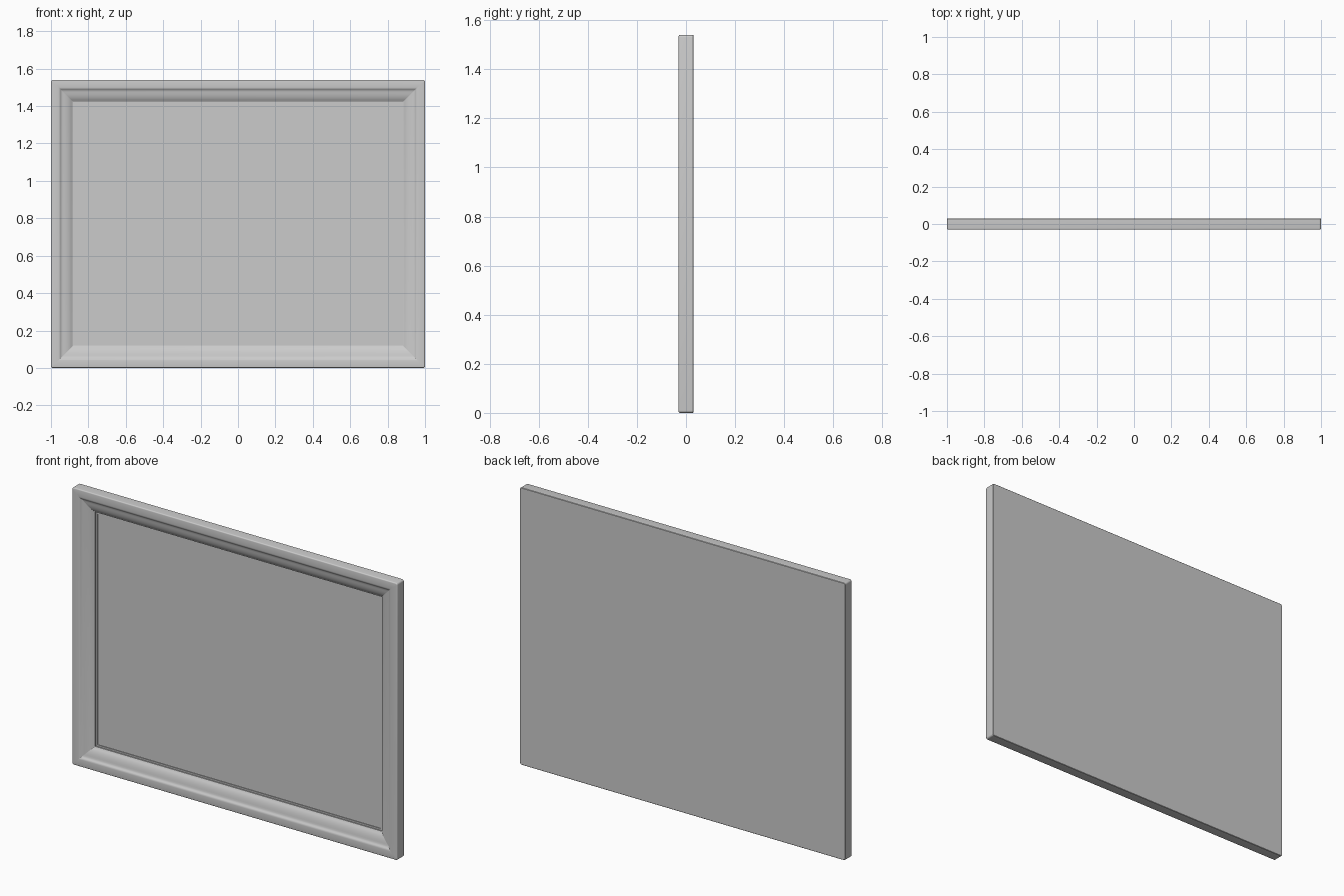
import bpy, bmesh
from math import sin, cos, pi, radians

if "Cube" in bpy.data.objects:
    bpy.data.objects.remove(bpy.data.objects["Cube"])

W, H, T = 1.0, 1.54, 0.03      # half width, height, half thickness


def ring(bm, inset, y, seg=4):
    """Rounded rectangle loop, inset from the outer outline."""
    r = max(0.010 - inset * 0.5, 0.001)
    hw, hh = W - inset - r, H / 2 - inset - r
    verts = []
    for k, (sx, sz) in enumerate([(1, 1), (-1, 1), (-1, -1), (1, -1)]):
        for i in range(seg + 1):
            a = pi / 2 * (k + i / seg)
            verts.append(bm.verts.new((sx * hw + r * cos(a), y,
                                       H / 2 + sz * hh + r * sin(a))))
    return verts


def sweep(name, profile, closed, cap):
    """Skin successive (inset, y) loops into a mesh."""
    bm = bmesh.new()
    loops = [ring(bm, i, y) for i, y in profile]
    pairs = list(zip(loops, loops[1:]))
    if closed:
        pairs.append((loops[-1], loops[0]))
    for a, b in pairs:
        n = len(a)
        for i in range(n):
            j = (i + 1) % n
            bm.faces.new((a[i], a[j], b[j], b[i]))
    if cap:
        bm.faces.new(loops[0])
        bm.faces.new(loops[-1])
    bmesh.ops.recalc_face_normals(bm, faces=bm.faces)
    me = bpy.data.meshes.new(name)
    bm.to_mesh(me)
    bm.free()
    ob = bpy.data.objects.new(name, me)
    bpy.context.collection.objects.link(ob)
    bpy.ops.object.select_all(action='DESELECT')
    ob.select_set(True)
    bpy.context.view_layer.objects.active = ob
    bpy.ops.object.shade_smooth_by_angle(angle=radians(30))
    return ob


# Moulded frame: rounded outer edge, flat band, small cove, sloping ogee, inner lip
r = 0.006
outer = [(r - r * cos(a), -T + r - r * sin(a)) for a in (pi / 8 * i for i in range(5))]
moulding = [(0.040, -0.030), (0.046, -0.029), (0.050, -0.026), (0.054, -0.022),
            (0.060, -0.0195), (0.068, -0.018), (0.078, -0.016), (0.088, -0.013),
            (0.098, -0.009), (0.108, -0.003), (0.115, 0.003), (0.119, 0.004),
            (0.119, 0.010), (0.128, 0.010), (0.128, 0.020), (0.128, T)]
sweep("frame", [(0.002, T), (0.0, T - 0.002)] + outer + moulding, True, False)

# Flat panel, flush with the back of the frame
sweep("picture_panel", [(0.128, 0.014), (0.128, T)], False, True)
